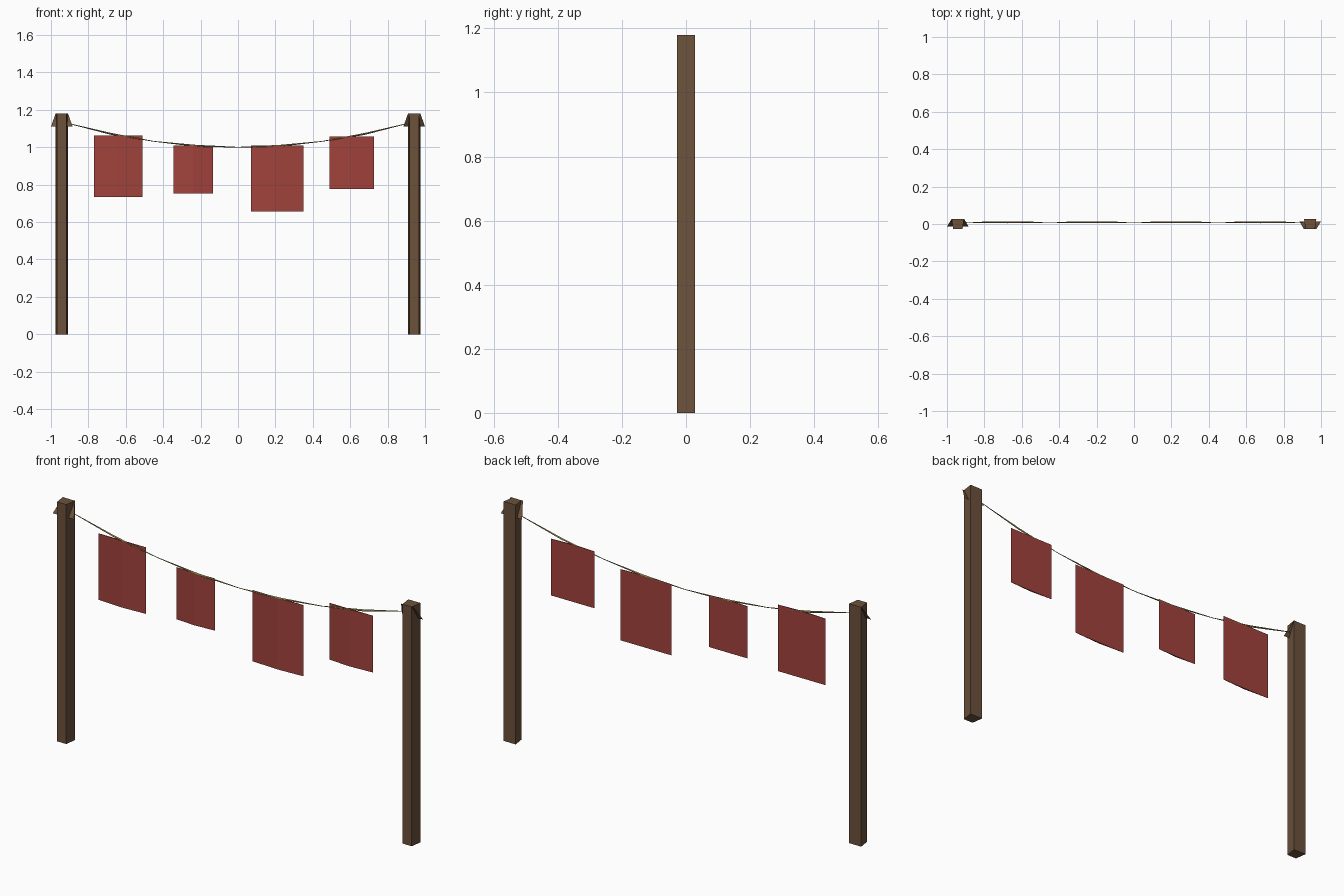
import bpy, bmesh

if "Cube" in bpy.data.objects:
    bpy.data.objects.remove(bpy.data.objects["Cube"])


def material(name, rgb):
    m = bpy.data.materials.new(name)
    m.diffuse_color = (*rgb, 1)
    m.use_nodes = True
    m.node_tree.nodes["Principled BSDF"].inputs["Base Color"].default_value = m.diffuse_color
    return m


WOOD = material("wood", (0.15, 0.085, 0.045))
CLOTH = material("red_cloth", (0.36, 0.055, 0.045))
CORD = material("cord", (0.27, 0.22, 0.07))


def mesh_object(name, bm, mat):
    bmesh.ops.recalc_face_normals(bm, faces=bm.faces)
    me = bpy.data.meshes.new(name)
    bm.to_mesh(me)
    bm.free()
    me.materials.append(mat)
    ob = bpy.data.objects.new(name, me)
    bpy.context.collection.objects.link(ob)
    return ob


def prism(name, outline, z0, z1, mat):
    """Extrude an xy outline upwards from z0 to z1."""
    bm = bmesh.new()
    face = bm.faces.new([bm.verts.new((x, y, z0)) for x, y in outline])
    ext = bmesh.ops.extrude_face_region(bm, geom=[face])
    verts = [v for v in ext["geom"] if isinstance(v, bmesh.types.BMVert)]
    bmesh.ops.translate(bm, verts=verts, vec=(0, 0, z1 - z0))
    return mesh_object(name, bm, mat)


for side, s in (("left", -1), ("right", 1)):
    # post, slightly narrower towards the front
    cx = s * 0.942
    prism(side + "_post",
          [(cx - 0.025, -0.028), (cx + 0.025, -0.028),
           (cx + 0.033, 0.028), (cx - 0.033, 0.028)], 0, 1.18, WOOD)
    # slanted flap flaring out around the post top
    bm = bmesh.new()
    bm.faces.new([bm.verts.new(p) for p in (
        (cx - 0.033, -s * 0.028, 1.18), (cx + 0.033, -s * 0.028, 1.18),
        (cx + 0.058, s * 0.014, 1.11), (cx - 0.058, s * 0.014, 1.11))])
    mesh_object(side + "_post_flap", bm, WOOD)

# flags: flat back, shallow vertical fold in front (x0, x1, z0, z1)
FLAGS = [(-0.77, -0.51, 0.735, 1.063), (-0.345, -0.135, 0.753, 1.01),
         (0.07, 0.35, 0.657, 1.008), (0.49, 0.727, 0.777, 1.057)]
for i, (x0, x1, z0, z1) in enumerate(FLAGS):
    prism(f"flag_{i + 1}", [(x0, 0.012), ((x0 + x1) / 2, 0.005), (x1, 0.012)],
          z0, z1, CLOTH)

# sagging cord, thicker where it carries a flag
cu = bpy.data.curves.new("cord", "CURVE")
cu.dimensions = "3D"
cu.bevel_depth = 0.005
cu.bevel_resolution = 0
cu.use_fill_caps = True
sp = cu.splines.new("POLY")
sp.points.add(8)
for i, p in enumerate(sp.points):
    x = -0.9 + i * 0.225
    p.co = (x, 0.009, 1.0 + 0.155 * x * x, 1)
    p.radius = 1.0 if i % 2 else 0.35
cu.materials.append(CORD)
bpy.context.collection.objects.link(bpy.data.objects.new("cord", cu))
